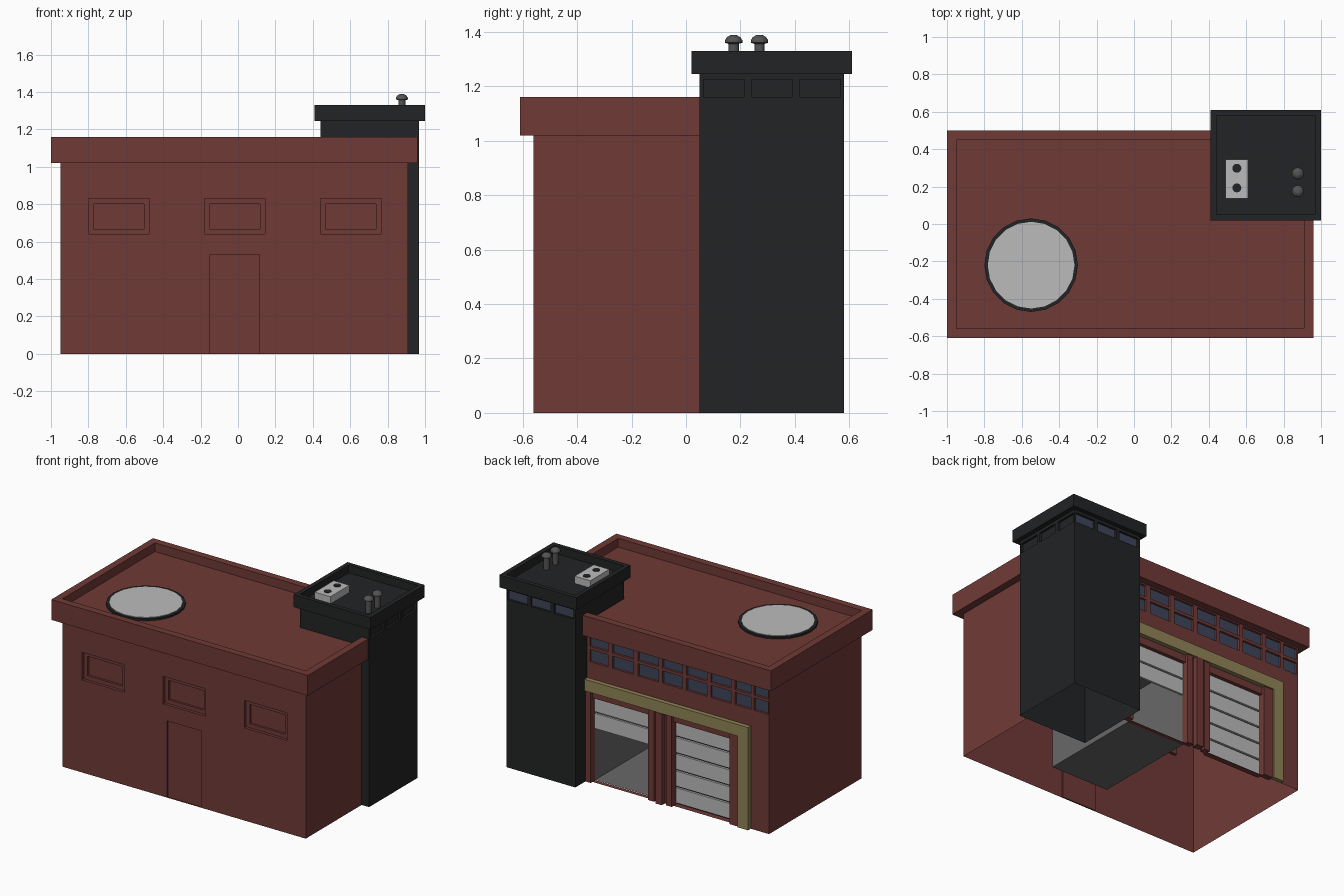
import bpy, bmesh, math
from mathutils import Vector

if "Cube" in bpy.data.objects:
    bpy.data.objects.remove(bpy.data.objects["Cube"])


def mat(name, r, g, b):
    m = bpy.data.materials.new(name)
    m.diffuse_color = (r, g, b, 1)
    m.use_nodes = True
    m.node_tree.nodes["Principled BSDF"].inputs["Base Color"].default_value = m.diffuse_color
    return m


RED = mat("brick_red", .16, .042, .037)
DARK = mat("charcoal", .016, .017, .018)
GLASS = mat("blue_glass", .05, .06, .1)
YELLOW = mat("ochre", .28, .23, .09)
LIGHT = mat("light_grey", .5, .5, .5)
GREY = mat("concrete", .14, .14, .14)
METAL = mat("vent_metal", .09, .09, .09)


def finish(bm, name, *mats):
    bmesh.ops.remove_doubles(bm, verts=bm.verts, dist=1e-5)
    me = bpy.data.meshes.new(name)
    bm.to_mesh(me)
    bm.free()
    for m in mats:
        me.materials.append(m)
    ob = bpy.data.objects.new(name, me)
    bpy.context.collection.objects.link(ob)
    return ob


def box(name, x, y, z, m, open_dir=None):
    bm = bmesh.new()
    bmesh.ops.create_cube(bm, size=1)
    for v in bm.verts:
        v.co = [lo + (hi - lo) * (c + .5) for (lo, hi), c in zip((x, y, z), v.co)]
    bm.normal_update()
    if open_dir:
        gone = [f for f in bm.faces if f.normal.dot(Vector(open_dir)) > .9]
        bmesh.ops.delete(bm, geom=gone, context='FACES')
    return finish(bm, name, m)


def panel(name, axis, pos, us, vs, recesses, mats):
    """Flat wall facing +-x / +-y with stepped rectangular recesses.
    recess = (u0, u1, v0, v1, [(inset, depth)...], material index or None)"""
    bm = bmesh.new()
    sign = -1 if axis[0] == '-' else 1
    flip = axis in ('+y', '-x')

    def face(pts, mi=0):
        vv = []
        for u, v, d in pts:
            w = pos - sign * d
            vv.append(bm.verts.new((u, w, v) if axis[1] == 'y' else (w, u, v)))
        bm.faces.new(vv[::-1] if flip else vv).material_index = mi

    gu = sorted({*us, *[c for r in recesses for c in r[:2]]})
    gv = sorted({*vs, *[c for r in recesses for c in r[2:4]]})
    for a, b in zip(gu, gu[1:]):
        for c, d in zip(gv, gv[1:]):
            mu, mv = (a + b) / 2, (c + d) / 2
            if not any(r[0] < mu < r[1] and r[2] < mv < r[3] for r in recesses):
                face([(a, c, 0), (b, c, 0), (b, d, 0), (a, d, 0)])
    for a, b, c, d, levels, mi in recesses:
        ring = [(a, c, 0), (b, c, 0), (b, d, 0), (a, d, 0)]
        for i, dep in levels:
            new = [(a + i, c + i, dep), (b - i, c + i, dep), (b - i, d - i, dep), (a + i, d - i, dep)]
            for k in range(4):
                n = (k + 1) % 4
                face([ring[k], ring[n], new[n], new[k]])
            ring = new
        if mi is not None:
            face(ring, mi)
    return finish(bm, name, *mats)


def rim(name, outer, inner, z0, z1, zf, closed, m):
    """Overhanging parapet: soffit, outer face, top and inner face."""
    bm = bmesh.new()
    rows = [[bm.verts.new((*p, z)) for p in path]
            for path, z in ((inner, z0), (outer, z0), (outer, z1), (inner, z1), (inner, zf))]
    n = len(outer)
    for r0, r1 in zip(rows, rows[1:]):
        for k in range(n if closed else n - 1):
            j = (k + 1) % n
            bm.faces.new((r0[k], r0[j], r1[j], r1[k]))
    return finish(bm, name, m)


def flat(name, pts, z, m):
    bm = bmesh.new()
    bm.faces.new([bm.verts.new((*p, z)) for p in pts])
    return finish(bm, name, m)


def lathe(name, x, y, profile, n, m, smooth=False):
    bm = bmesh.new()
    rings = [[bm.verts.new((x + r * math.cos(math.tau * k / n), y + r * math.sin(math.tau * k / n), z))
              for k in range(n)] for r, z in profile]
    for a, b in zip(rings, rings[1:]):
        for k in range(n):
            f = bm.faces.new((a[k], a[(k + 1) % n], b[(k + 1) % n], b[k]))
            f.smooth = smooth
    bm.faces.new(rings[-1])
    return finish(bm, name, m)


# Front wall with three stepped windows and a shallow door
step = [(0, .02), (.028, .02), (.028, .035)]
panel("front_wall", '-y', -.56, (-.95, .91), (0, 1.02),
      [(x, x + .325, .64, .83, step, 0) for x in (-.80, -.18, .44)]
      + [(-.15, .115, 0, .53, [(0, .01)], 0)], [RED])
# Plain side walls
panel("left_wall", '-x', -.95, (-.56, .45), (0, 1.02), [], [RED])
panel("right_wall", '+x', .91, (-.56, .05), (0, 1.02), [], [RED])

# Back wall: two window rows and two garage openings
cols = [(-.94, -.835), (-.81, -.69), (-.66, -.505), (-.475, -.32),
        (-.29, -.135), (-.105, .05), (.085, .245), (.28, .42)]
wins = [(a, b, c, d, [(0, .015)], 1) for a, b in cols for c, d in ((.825, .91), (.93, 1.01))]
doors = [(-.66, -.22), (-.04, .40)]
panel("back_wall", '+y', .45, (-.95, .44), (0, 1.02),
      wins + [(*doors[0], 0, .58, [(0, .04)], 2), (*doors[1], 0, .58, [(0, .03)], None)],
      [RED, GLASS, DARK])

# Garage bay, open to the back, and sectional doors (one partly raised)
box("garage_bay", doors[1], (-.31, .42), (.002, .58), GREY, (0, 1, 0))
for (a, b), count, label in ((doors[0], 5, "closed"), (doors[1], 2, "raised")):
    for i in range(count):
        top = .58 - i * .116
        box(f"{label}_door_panel_{i}", (a, b), (.41, .425), (top - .104, top), LIGHT)
# Red casings around the openings
for i, (a, b) in enumerate(((-.73, -.66), (-.22, -.175), (-.085, -.04), (.40, .44))):
    box(f"door_casing_{i}", (a, b), (.43, .47), (0, .63), RED)
box("centre_pillar", (-.155, -.105), (.44, .485), (0, .63), RED)
# Ochre surround
box("surround_beam", (-.81, .44), (.45, .48), (.63, .71), YELLOW)
box("surround_leg", (-.81, -.73), (.45, .48), (0, .63), YELLOW)

# Roof and parapet
rim("parapet",
    [(.44, .5), (-1, .5), (-1, -.61), (.96, -.61), (.96, .05)],
    [(.44, .45), (-.95, .45), (-.95, -.56), (.91, -.56), (.91, .05)],
    1.02, 1.16, 1.10, False, RED)
flat("roof", [(-.95, -.56), (.91, -.56), (.91, .05), (.44, .05), (.44, .45), (-.95, .45)], 1.10, RED)

# Landing pad
lathe("pad_ring", -.55, -.22, [(.25, 1.10), (.25, 1.112)], 20, DARK)
lathe("pad_disc", -.55, -.22, [(.232, 1.112), (.232, 1.116)], 20, LIGHT)

# Tower walls with windows on back and right, open below
tx, ty, tz = (.44, .967), (.05, .58), (0, 1.245)


def slots(start, mi):
    return [(start + i * .177, start + i * .177 + .15, 1.16, 1.225, [(0, .015)], mi) for i in range(3)]


panel("tower_front", '-y', ty[0], tx, tz, [], [DARK])
panel("tower_left", '-x', tx[0], ty, tz, [], [DARK])
panel("tower_back", '+y', ty[1], tx, tz, slots(.453, 1), [DARK, GLASS])
panel("tower_right", '+x', tx[1], ty, tz, slots(.064, 0), [DARK])


# Tower cap
def rect(x0, x1, y0, y1):
    return [(x0, y0), (x1, y0), (x1, y1), (x0, y1)]


inner = rect(*tx, *ty)
rim("tower_cap", rect(.41, 1, .02, .61), inner, 1.245, 1.33, 1.275, True, DARK)
flat("tower_roof", inner, 1.275, DARK)

# Roof unit with two fans, and two mushroom vents
box("roof_unit", (.49, .61), (.137, .345), (1.275, 1.325), LIGHT)
for i, y in enumerate((.193, .298)):
    lathe(f"unit_fan_{i}", .55, y, [(.024, 1.325), (.024, 1.328)], 16, DARK)
for i, y in enumerate((.175, .27)):
    lathe(f"roof_vent_{i}", .876, y,
          [(.019, 1.275), (.019, 1.356), (.032, 1.36), (.032, 1.369), (.025, 1.38), (.012, 1.388)],
          16, METAL)
